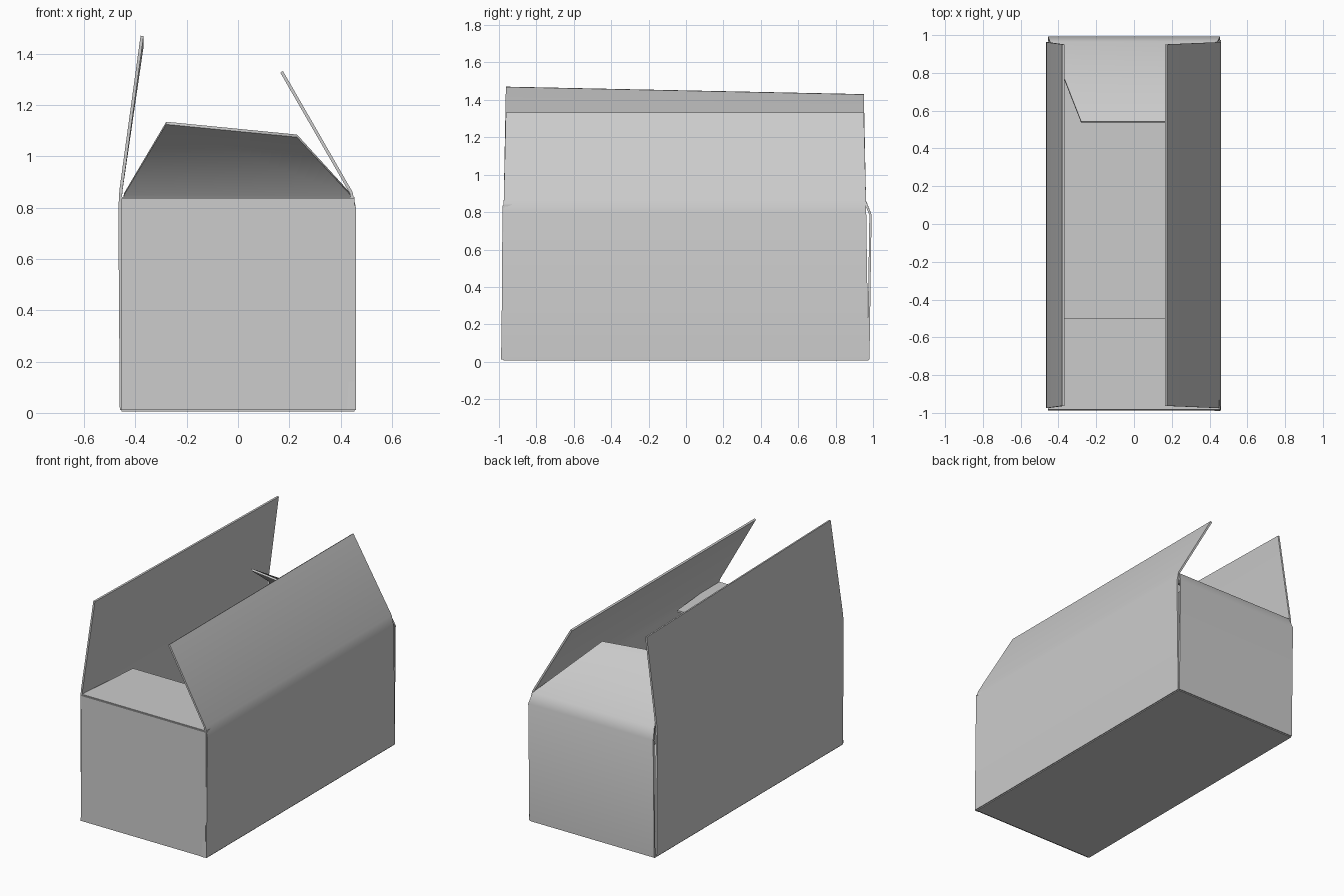
import bpy, bmesh, math
from mathutils import Vector

cube = bpy.data.objects.get("Cube")
if cube:
    bpy.data.objects.remove(cube)

card = bpy.data.materials.new("plain_grey_card")
card.use_nodes = True
card.diffuse_color = (0.6, 0.6, 0.6, 1)
card.node_tree.nodes["Principled BSDF"].inputs["Base Color"].default_value = card.diffuse_color

# Main proportions of the carton
HALF_WIDTH = 0.455
HALF_LENGTH = 0.975
WALL_HEIGHT = 0.835
CARD_THICKNESS = 0.012


def sheet(name, edges, thickness=CARD_THICKNESS):
    """Sheet of card lofted through straight edges, each a pair of end points."""
    bm = bmesh.new()
    pairs = [[bm.verts.new(point) for point in edge] for edge in edges]
    for (a, b), (c, d) in zip(pairs, pairs[1:]):
        bm.faces.new((a, b, d, c))
    mesh = bpy.data.meshes.new(name)
    bm.to_mesh(mesh)
    bm.free()
    mesh.materials.append(card)
    obj = bpy.data.objects.new(name, mesh)
    bpy.context.collection.objects.link(obj)
    solid = obj.modifiers.new("card thickness", "SOLIDIFY")
    solid.thickness = thickness
    solid.offset = 0
    bpy.ops.object.select_all(action="DESELECT")
    obj.select_set(True)
    bpy.context.view_layer.objects.active = obj
    bpy.ops.object.modifier_apply(modifier=solid.name)
    bpy.ops.object.shade_smooth_by_angle(angle=math.radians(65))


def wall_with_flap(name, base, fold, tip, softness):
    """Wall from base to fold, then a flap to tip, with a softened crease."""
    def between(start, end):
        return [Vector(s).lerp(Vector(e), softness) for s, e in zip(start, end)]
    sheet(name, [base, between(fold, base), between(fold, tip), tip])


def along_length(x, z_front, z_back, inset=0):
    """Edge running from front to back."""
    reach = HALF_LENGTH - inset
    return (x, -reach, z_front), (x, reach - CARD_THICKNESS, z_back)


def across_width(left, right, y, z_left, z_right):
    """Edge running from the left side to the right side."""
    return (left, y, z_left), (right, y, z_right)


left, right = HALF_WIDTH, -HALF_WIDTH
bottom = CARD_THICKNESS

# Floor
sheet("floor", [across_width(left, right, y, bottom, bottom)
                for y in (-HALF_LENGTH, HALF_LENGTH)])

# Long sides, each continuing into its raised lid flap
wall_with_flap("right_side_and_flap",
               along_length(right, bottom, bottom),
               along_length(right - 0.006, WALL_HEIGHT, WALL_HEIGHT),
               along_length(-0.374, 1.47, 1.43, bottom), 0.05)
wall_with_flap("left_side_and_flap",
               along_length(left, bottom, bottom, -bottom),
               along_length(left, WALL_HEIGHT, WALL_HEIGHT),
               along_length(0.17, 1.33, 1.33, bottom), 0.05)

# Front end, and its flap folded flat over the box
front_base = across_width(left, right, -HALF_LENGTH - bottom / 2, bottom, bottom)
front_top = across_width(left, right, -HALF_LENGTH, WALL_HEIGHT, WALL_HEIGHT)
sheet("front_end", [front_base, front_top])
sheet("front_flap", [front_top,
                     across_width(left - 0.04, right + 0.04, -0.5, WALL_HEIGHT, WALL_HEIGHT)])

# Back end, with its tapered flap leaning inwards
wall_with_flap("back_end_and_flap",
               across_width(left, right, HALF_LENGTH, bottom, bottom),
               across_width(left, right, HALF_LENGTH + bottom, WALL_HEIGHT, WALL_HEIGHT),
               across_width(0.23, -0.28, 0.54, 1.08, 1.13), 0.06)

# Creased card bulging at the lower front corner
sheet("front_corner_crease",
      [across_width(left, left - 0.03, -HALF_LENGTH - bottom, bottom, bottom),
       across_width(left, left - 0.01, -HALF_LENGTH, 0.36, 0.36)], CARD_THICKNESS / 2)
